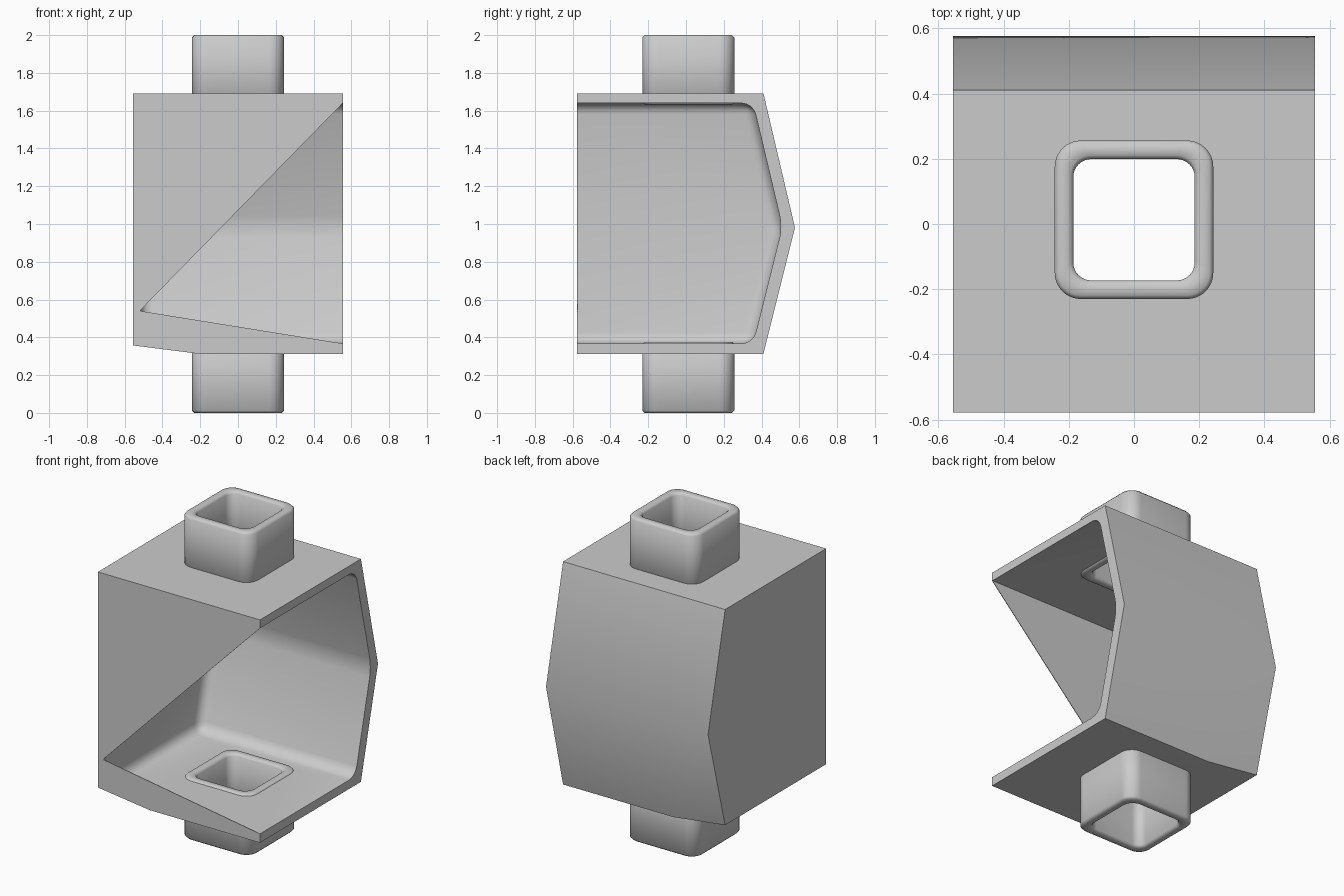
import bpy, bmesh, math

if "Cube" in bpy.data.objects:
    bpy.data.objects.remove(bpy.data.objects["Cube"])

CY = 0.013                    # tube centre in y
X, FRONT = 0.555, -0.577      # half width and front plane


def make_object(name, bm):
    bmesh.ops.recalc_face_normals(bm, faces=bm.faces)
    me = bpy.data.meshes.new(name)
    bm.to_mesh(me)
    bm.free()
    ob = bpy.data.objects.new(name, me)
    bpy.context.collection.objects.link(ob)
    return ob


def activate(ob):
    bpy.ops.object.select_all(action='DESELECT')
    ob.select_set(True)
    bpy.context.view_layer.objects.active = ob


def skin(bm, loops, caps=True):
    rings = [[bm.verts.new(p) for p in lp] for lp in loops]
    n = len(rings[0])
    for a, b in zip(rings, rings[1:]):
        for i in range(n):
            j = (i + 1) % n
            bm.faces.new((a[i], a[j], b[j], b[i]))
    if caps:
        bm.faces.new(rings[0])
        bm.faces.new(rings[-1])


def rounded_square(half, r, z, seg=8):
    pts = []
    for k in range(4):
        for s in range(seg + 1):
            a = math.pi / 2 * (k + s / seg)
            sx = 1 if k in (0, 3) else -1
            sy = 1 if k < 2 else -1
            pts.append((sx * (half - r) + r * math.cos(a),
                        CY + sy * (half - r) + r * math.sin(a), z))
    return pts


def cut(ob, cutter):
    cutter.hide_render = True
    m = ob.modifiers.new("cut", 'BOOLEAN')
    m.operation, m.solver, m.object = 'DIFFERENCE', 'EXACT', cutter
    activate(ob)
    bpy.ops.object.modifier_apply(modifier=m.name)
    bpy.data.objects.remove(cutter, do_unlink=True)


# outer body: five-sided section swept in x, bottom lifted at the left end
def section(x, lift):
    return [(x, y, z) for y, z in ((FRONT, 1.692), (0.41, 1.692), (0.577, 0.98),
                                   (0.41, 0.312 + lift), (FRONT, 0.312 + lift))]


bm = bmesh.new()
skin(bm, [section(-X, 0.045), section(-0.2, 0), section(X, 0)])
shell = make_object("housing_shell", bm)

# rounded cavity, open to the front and right
XI = -0.515
bm = bmesh.new()
prof = [(-0.7, 1.64), (0.355, 1.64), (0.51, 0.985), (0.355, 0.367), (-0.7, 0.367)]
skin(bm, [[(x, y, z) for y, z in prof] for x in (XI, 0.7)])
edges = []
for e in bm.edges:
    a, b = (v.co for v in e.verts)
    on_left = abs(a.x - XI) < 1e-4 and abs(b.x - XI) < 1e-4
    along_x = abs(a.x - b.x) > 0.1
    if max(a.y, b.y) > 0 and (on_left or along_x):
        edges.append(e)
bmesh.ops.bevel(bm, geom=edges, offset=0.06, offset_type='OFFSET', segments=4,
                profile=0.5, affect='EDGES')
cut(shell, make_object("cavity_cutter", bm))

# passage through floor and roof
bm = bmesh.new()
skin(bm, [rounded_square(0.215, 0.065, z) for z in (-0.2, 2.2)])
cut(shell, make_object("passage_cutter", bm))

# square tubes above and below
for name, z0, z1 in (("lower_tube", 0.0, 0.375), ("upper_tube", 1.632, 2.0)):
    c = 0.012
    bm = bmesh.new()
    o, r, i, q = 0.243, 0.08, 0.186, 0.055
    loops = [rounded_square(o, r, z0 + c), rounded_square(o - c, r - c, z0),
             rounded_square(i + c, q + c, z0), rounded_square(i, q, z0 + c),
             rounded_square(i, q, z1 - c), rounded_square(i + c, q + c, z1),
             rounded_square(o - c, r - c, z1), rounded_square(o, r, z1 - c),
             rounded_square(o, r, z0 + c)]
    skin(bm, loops, caps=False)
    bmesh.ops.remove_doubles(bm, verts=bm.verts, dist=1e-5)
    tube = make_object(name, bm)
    activate(tube)
    bpy.ops.object.shade_smooth_by_angle(angle=math.radians(50))

# thin front panels leaving a triangular opening
tip = (-0.52, 0.54)
for name, outline in (
        ("front_panel", [(-X, 1.692), (-X, 0.357), tip, (X, 1.64), (X, 1.692)]),
        ("front_sill", [(-X, 0.357), (-0.2, 0.312), (X, 0.312), (X, 0.367), tip])):
    bm = bmesh.new()
    skin(bm, [[(x, y, z) for x, z in outline] for y in (FRONT - 0.001, FRONT + 0.003)])
    make_object(name, bm)

activate(shell)
bpy.ops.object.shade_smooth_by_angle(angle=math.radians(30))
